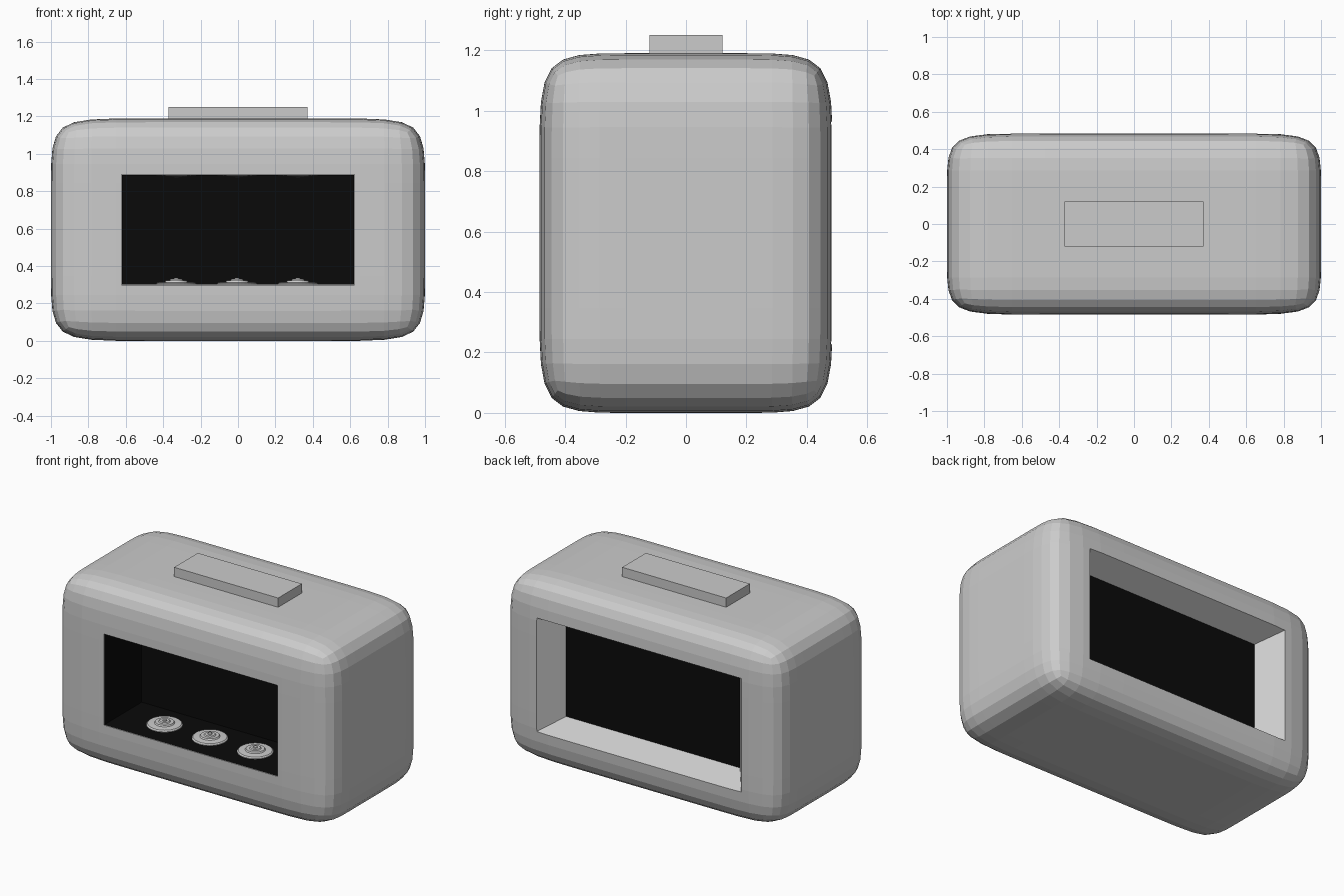
import bpy, bmesh, math

if "Cube" in bpy.data.objects:
    bpy.data.objects.remove(bpy.data.objects["Cube"])


def mesh_object(name, bm, mat=None):
    bmesh.ops.recalc_face_normals(bm, faces=bm.faces[:])
    me = bpy.data.meshes.new(name)
    bm.to_mesh(me)
    bm.free()
    ob = bpy.data.objects.new(name, me)
    bpy.context.collection.objects.link(ob)
    if mat:
        me.materials.append(mat)
    return ob


def prism_y(name, y0, hx0, hz0, y1, hx1, hz1, mat=None, open_front=False):
    """Box or frustum along y, centred on the window height."""
    bm = bmesh.new()
    rings = [[bm.verts.new((sx * hx, y, WINDOW_Z + sz * hz))
              for sx, sz in ((-1, -1), (1, -1), (1, 1), (-1, 1))]
             for y, hx, hz in ((y0, hx0, hz0), (y1, hx1, hz1))]
    a, b = rings
    for i in range(4):
        j = (i + 1) % 4
        bm.faces.new((a[i], a[j], b[j], b[i]))
    bm.faces.new(b)
    if not open_front:
        bm.faces.new(a)
    ob = mesh_object(name, bm, mat)
    if open_front:
        ob.data.flip_normals()
    return ob


def lathe(name, profile, loc, zscale=1, steps=32):
    bm = bmesh.new()
    vs = [bm.verts.new((r, 0, z * zscale)) for r, z in profile]
    edges = [bm.edges.new(p) for p in zip(vs, vs[1:])]
    bmesh.ops.spin(bm, geom=vs + edges, cent=(0, 0, 0), axis=(0, 0, 1),
                   angle=math.tau, steps=steps)
    bmesh.ops.remove_doubles(bm, verts=bm.verts[:], dist=0.0001)
    ob = mesh_object(name, bm)
    ob.location = loc
    return ob


WINDOW_Z, HX, HZ = 0.595, 0.622, 0.295
black = bpy.data.materials.new("black")
black.diffuse_color = (0.003, 0.003, 0.003, 1)
black.use_nodes = True
black.node_tree.nodes["Principled BSDF"].inputs["Base Color"].default_value = black.diffuse_color

# body: cube with support loops, subdivided to a soft rounded case
bm = bmesh.new()
bmesh.ops.create_cube(bm, size=2)
for axis, f in ((0, 0.62), (1, 0.5), (2, 0.5)):
    for s in (-1, 1):
        co, no = [0, 0, 0], [0, 0, 0]
        co[axis], no[axis] = s * f, 1
        bmesh.ops.bisect_plane(bm, geom=bm.verts[:] + bm.edges[:] + bm.faces[:],
                               plane_co=co, plane_no=no)
bmesh.ops.scale(bm, verts=bm.verts[:], vec=(1, 0.485, 0.595))
bmesh.ops.translate(bm, verts=bm.verts[:], vec=(0, 0, 0.595))
body = mesh_object("body", bm)
sub = body.modifiers.new("round", 'SUBSURF')
sub.levels = sub.render_levels = 2

# front window pocket and sloped back recess
for cutter in (prism_y("front_cutter", -0.7, HX, HZ, -0.09, HX, HZ),
               prism_y("back_cutter", 0.335, 0.622, 0.295, 0.635, 0.85, 0.445)):
    cutter.hide_render = True
    cutter.hide_viewport = True
    cut = body.modifiers.new("cut", 'BOOLEAN')
    cut.operation = 'DIFFERENCE'
    cut.solver = 'EXACT'
    cut.object = cutter

# black cavity lining and black back panel
prism_y("cavity_lining", -0.483, HX - 0.002, HZ - 0.002,
        -0.1, HX - 0.002, HZ - 0.002, black, open_front=True)
prism_y("back_panel", 0.33, HX, HZ, 0.338, HX, HZ, black)

# top button
bm = bmesh.new()
bmesh.ops.create_cube(bm, size=1)
bmesh.ops.scale(bm, verts=bm.verts[:], vec=(0.745, 0.242, 0.1))
button = mesh_object("top_button", bm)
button.location = (0, 0, 1.2)

# stepped round fittings on the cavity floor and ceiling
fitting = [(0.107, 0), (0.107, 0.004), (0.1, 0.011), (0.06, 0.014), (0.055, 0.022),
           (0.035, 0.022), (0.03, 0.028), (0.014, 0.028), (0.012, 0.033), (0, 0.033)]
for i in (-1, 0, 1):
    x = -0.005 + 0.325 * i
    lathe("floor_fitting", fitting, (x, -0.28, 0.302))
    lathe("ceiling_fitting", fitting, (x, -0.28, 0.888), -0.4)
